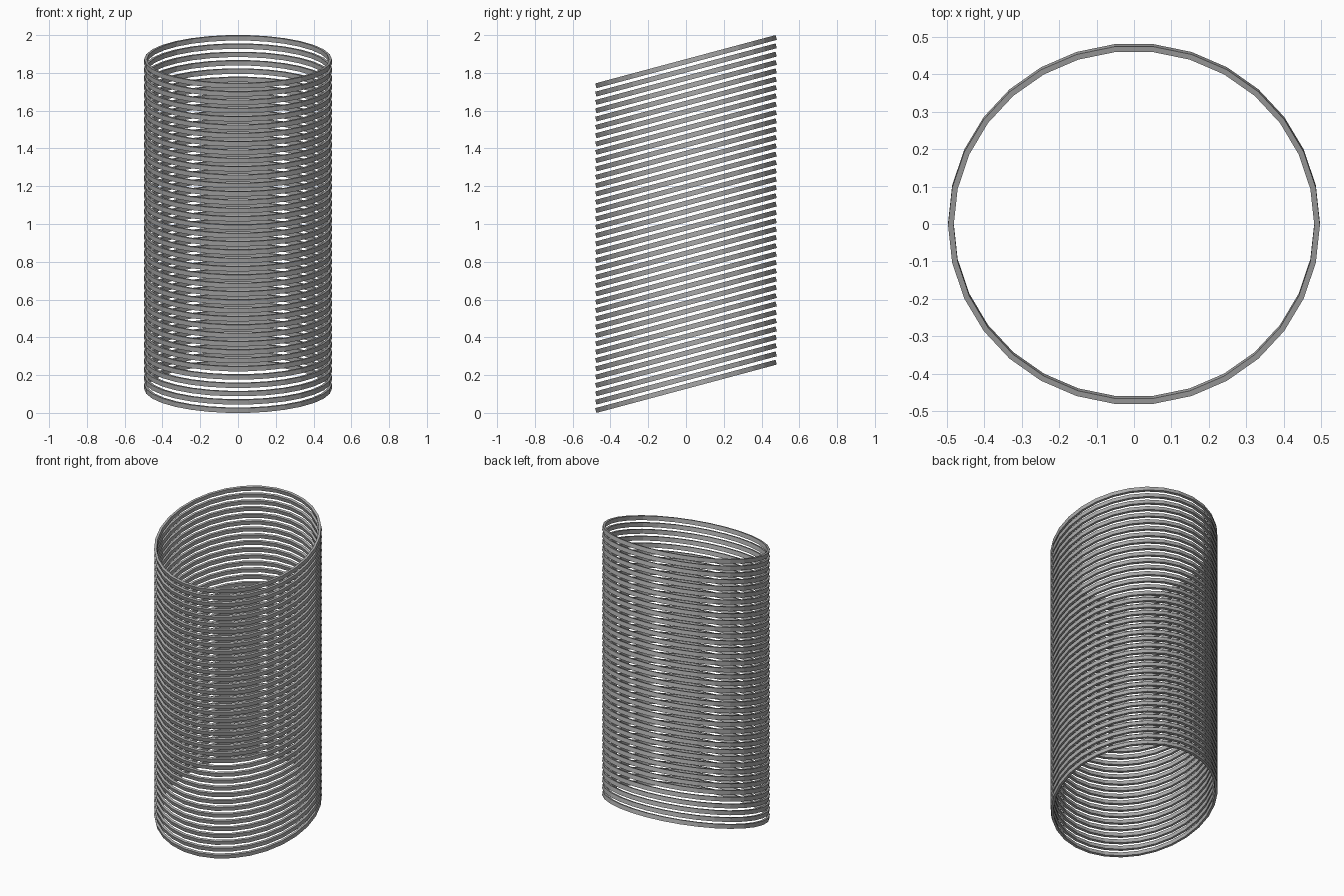
import bpy, bmesh, math
from mathutils import Matrix

cube = bpy.data.objects.get("Cube")
if cube:
    bpy.data.objects.remove(cube)

RINGS = 40
SIDES = 30
OUTER = 0.497
WIDTH = 0.015
HEIGHT = 0.026
TILT = math.radians(15)

grey = bpy.data.materials.new("mid grey")
grey.use_nodes = True
colour = (0.4, 0.4, 0.4, 1)
grey.diffuse_color = colour
grey.node_tree.nodes["Principled BSDF"].inputs["Base Color"].default_value = colour


def ring_mesh():
    """Flat-sided hoop with a rectangular section, tilted up towards the back."""
    bm = bmesh.new()
    section = [(OUTER, -1), (OUTER, 1), (OUTER - WIDTH, 1), (OUTER - WIDTH, -1)]
    loops = []
    for i in range(SIDES):
        a = math.tau * i / SIDES
        loops.append([bm.verts.new((r * math.cos(a), r * math.sin(a), s * HEIGHT / 2))
                      for r, s in section])
    for i in range(SIDES):
        here, there = loops[i], loops[(i + 1) % SIDES]
        for j in range(4):
            k = (j + 1) % 4
            bm.faces.new((here[j], there[j], there[k], here[k]))
    bmesh.ops.recalc_face_normals(bm, faces=bm.faces)
    bm.transform(Matrix.Rotation(TILT, 4, "X"))
    mesh = bpy.data.meshes.new("ring")
    bm.to_mesh(mesh)
    bm.free()
    mesh.materials.append(grey)
    return mesh


# Evenly stacked rings from the ground to the top
mesh = ring_mesh()
half = max(v.co.z for v in mesh.vertices)
step = (2 - 2 * half) / (RINGS - 1)
for n in range(RINGS):
    ring = bpy.data.objects.new(f"ring_{n + 1}", mesh)
    ring.location.z = half + n * step
    bpy.context.collection.objects.link(ring)
